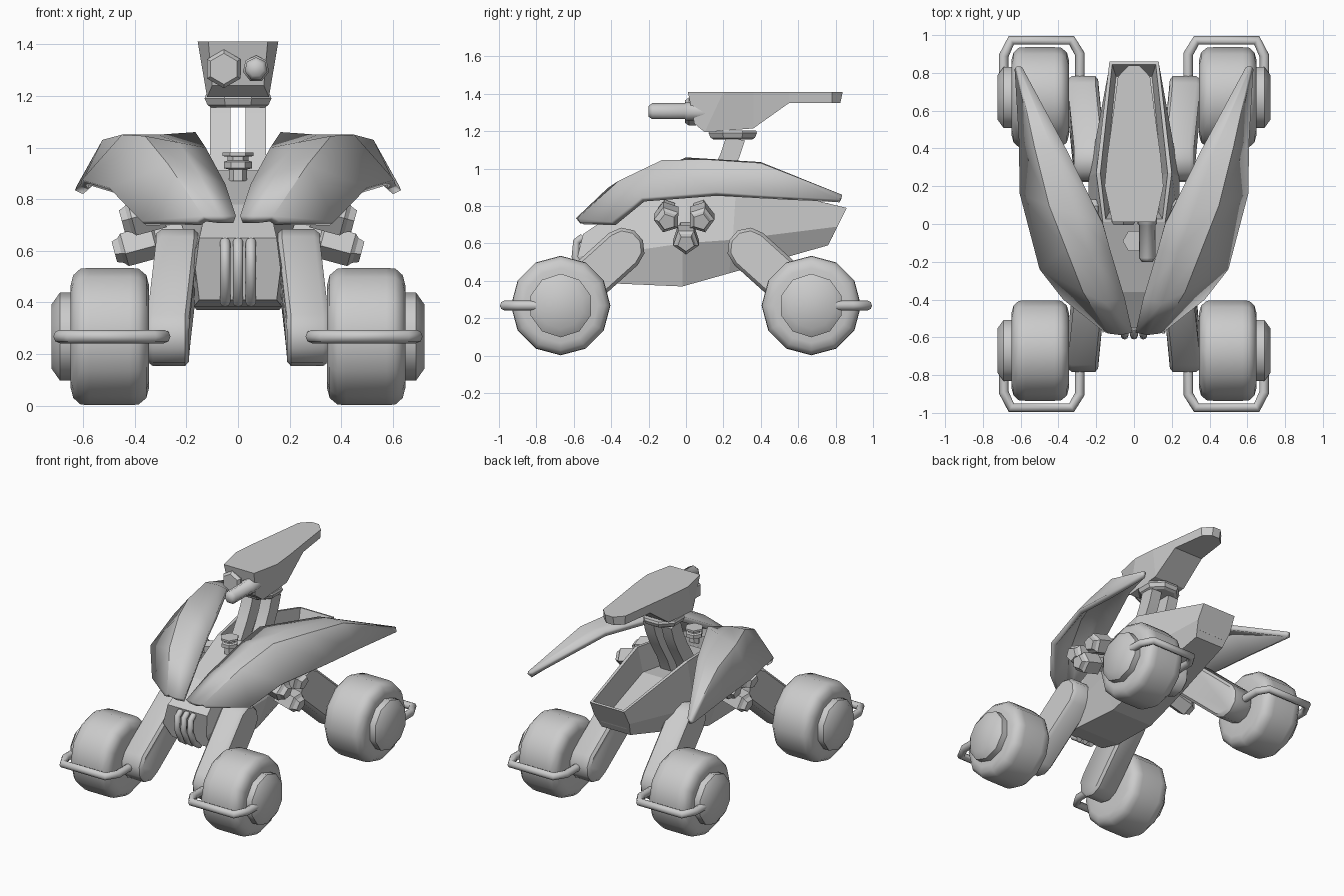
import bpy, bmesh, math
from mathutils import Vector

if "Cube" in bpy.data.objects:
    bpy.data.objects.remove(bpy.data.objects["Cube"])


def finish(name, bm, mirror="", smooth=None):
    me = bpy.data.meshes.new(name)
    bm.to_mesh(me)
    bm.free()
    ob = bpy.data.objects.new(name, me)
    bpy.context.collection.objects.link(ob)
    if smooth:
        bpy.ops.object.select_all(action='DESELECT')
        ob.select_set(True)
        bpy.context.view_layer.objects.active = ob
        bpy.ops.object.shade_smooth_by_angle(angle=math.radians(smooth))
    if mirror:
        m = ob.modifiers.new("mirror", 'MIRROR')
        m.use_axis = ("x" in mirror, "y" in mirror, False)
        m.use_clip = False
        m.use_mirror_merge = False
    return ob


def loft(sections, closed=True):
    """Skin a list of cross-sections; closed ones become capped solids."""
    bm = bmesh.new()
    rows = [[bm.verts.new(p) for p in s] for s in sections]
    n = len(rows[0])
    for a, b in zip(rows, rows[1:]):
        for j in range(n if closed else n - 1):
            k = (j + 1) % n
            bm.faces.new((a[j], a[k], b[k], b[j]))
    if closed:
        bm.faces.new(rows[0])
        bm.faces.new(rows[-1])
        bmesh.ops.recalc_face_normals(bm, faces=bm.faces)
    return bm


def lathe(profile, n, origin, axis, spin=0.0):
    """Turn (distance, radius) pairs around an axis."""
    axis = Vector(axis).normalized()
    ref = Vector((0, 0, 1)) if abs(axis.z) < 0.9 else Vector((0, 1, 0))
    u = (ref - axis * ref.dot(axis)).normalized()
    v = axis.cross(u)
    o = Vector(origin)
    ang = [2 * math.pi * i / n + spin for i in range(n)]
    return loft([[o + axis * h + r * (u * math.cos(a) + v * math.sin(a)) for a in ang]
                 for h, r in profile])


def tube(name, pts, radius, mirror=""):
    cu = bpy.data.curves.new(name, 'CURVE')
    cu.dimensions = '3D'
    cu.bevel_depth, cu.bevel_resolution, cu.use_fill_caps = radius, 2, True
    sp = cu.splines.new('POLY')
    sp.points.add(len(pts) - 1)
    for q, p in zip(sp.points, pts):
        q.co = (*p, 1)
    tmp = bpy.data.objects.new(name + "_path", cu)
    bpy.context.collection.objects.link(tmp)
    bpy.context.view_layer.update()
    me = bpy.data.meshes.new_from_object(tmp.evaluated_get(bpy.context.evaluated_depsgraph_get()))
    bm = bmesh.new()
    bm.from_mesh(me)
    bpy.data.objects.remove(tmp)
    return finish(name, bm, mirror, 60)


# Wheels, hubs and wheel guards
WY, WZ = -0.67, 0.268
tyre = [(.345, .12), (.345, .2), (.355, .238), (.385, .263), (.42, .266), (.575, .266),
        (.61, .263), (.638, .238), (.648, .2), (.648, .12)]
finish("wheels", lathe(tyre, 12, (0, WY, WZ), (1, 0, 0)), "xy", 40)
finish("hubs", lathe([(.6, .17), (.69, .17), (.722, .125)], 10, (0, WY, WZ), (1, 0, 0)), "xy", 40)
tube("wheel_guards", [(.69, WY, WZ), (.69, -.89, WZ), (.65, -.972, WZ), (.33, -.972, WZ),
                      (.287, -.9, WZ), (.287, WY, WZ)], .026, "xy")

# Suspension legs: rounded link from body pivot to wheel centre
top, low, r = Vector((-.335, .57)), Vector((WY, WZ)), .115
base = math.atan2(top.y - low.y, top.x - low.x)
link = []
for c, start in ((top, base - math.pi / 2), (low, base + math.pi / 2)):
    for i in range(6):
        a = start + math.pi * i / 5
        link.append(c + r * Vector((math.cos(a), math.sin(a))))


def leg_ring(x, shrink):
    pts = []
    for i, p in enumerate(link):
        c = top if i < 6 else low
        q = c + (p - c) * shrink
        pts.append((x - (.035 if i < 6 else 0), q.x, q.y))
    return pts


finish("legs", loft([leg_ring(.19, .85), leg_ring(.205, 1), leg_ring(.33, 1), leg_ring(.352, .85)]),
       "xy", 40)

# Hull with open tub at the back; rows give y, z, half-width at bottom, middle, top
hull = [((-.5, .41, .15), (-.58, .53, .165), (-.55, .65, .15)),
        ((-.36, .385, .17), (-.36, .55, .185), (-.36, .78, .12)),
        ((-.02, .37, .16), (-.02, .6, .24), (.01, .91, .165)),
        ((.23, .44, .15), (.25, .62, .24), (.27, .93, .2)),
        ((.76, .59, .11), (.81, .69, .135), (.86, .79, .13))]
bm = loft([[(w, y, z) for y, z, w in s] + [(-w, y, z) for y, z, w in reversed(s)] for s in hull])
tub = [f for f in bm.faces if f.normal.z > .5 and all(v.co.y > 0 and v.co.z > .75 for v in f.verts)]
bmesh.ops.inset_region(bm, faces=tub, thickness=.022)
bmesh.ops.inset_region(bm, faces=tub, thickness=.03, depth=-.17)
finish("hull", bm)

# Grille ribs on the nose
for i, x in enumerate((-.05, 0, .05)):
    tube(f"grille_rib_{i + 1}", [(x, -.55, .635), (x, -.585, .61), (x, -.592, .53),
                                 (x, -.55, .44), (x, -.49, .4)], .02)

# Fender shells: inner edge, inner slope, ridge, outer edge from nose to tail tip
shell = [[(.008, -.575, .735), (.07, -.588, .735), (.135, -.58, .735), (.16, -.57, .715)],
         [(.05, -.39, .86), (.15, -.42, .895), (.27, -.36, .935), (.375, -.4, .715)],
         [(.125, -.14, 1.0), (.23, -.16, 1.02), (.36, -.13, 1.045), (.5, -.24, .845)],
         [(.165, 0, 1.06), (.31, .05, 1.05), (.45, .1, 1.05), (.605, .16, .875)],
         [(.35, .38, 1.035), (.43, .4, 1.035), (.525, .4, 1.03), (.61, .45, .855)],
         [(.592, .83, .86), (.605, .835, .86), (.62, .835, .86), (.632, .82, .835)]]
ob = finish("fender_shells", loft(shell, closed=False), "", 25)
s = ob.modifiers.new("thickness", 'SOLIDIFY')
s.thickness, s.offset = .035, -1
m = ob.modifiers.new("mirror", 'MIRROR')
m.use_mirror_merge = False

# Side exhaust clusters
for i, (y, z, x) in enumerate(((-.1, .715, .45), (.08, .715, .45), (0, .6, .48))):
    d = Vector((1, 0, -.27)).normalized()
    prof = [(-.28, .05), (-.17, .05), (-.16, .072), (-.04, .072), (-.025, .055), (0, .045)]
    finish(f"exhaust_{i + 1}", lathe(prof, 6 if i == 9 else 5, Vector((x, y, z)), d,
                                     math.pi if i == 2 else .3 * (1 - 2 * i)), "x")

# Filler knob in front of the neck
finish("knob", lathe([(.87, .035), (.915, .035), (.92, .055), (.945, .055), (.95, .04),
                      (.965, .04), (.967, .06), (.98, .06)], 6, (0, -.09, 0), (0, 0, 1), .52))

# Twin curved neck bars and collar
neck = [(.06, .74), (.11, .86), (.19, .99), (.235, 1.08), (.265, 1.17)]
finish("neck_bars", loft([[(.03, y - .05, z), (.108, y - .05, z), (.108, y + .05, z - .02),
                           (.03, y + .05, z - .02)] for y, z in neck]), "x", 40)
finish("neck_collar", lathe([(1.155, .11), (1.165, .128), (1.19, .14), (1.205, .135)], 8,
                            (0, .25, 0), (0, 0, 1), math.pi / 8))

# Head: bottom y, z, half-width and top y, half-width
head = [(.045, 1.24, .1, .01, .115), (.1, 1.195, .12, .2, .156), (.36, 1.215, .12, .36, .141),
        (.55, 1.35, .112, .55, .115), (.78, 1.35, .08, .78, .085), (.825, 1.35, .03, .838, .03)]
finish("head", loft([[(-wb, yb, zb), (wb, yb, zb), (wt, yt, 1.41), (-wt, yt, 1.41)]
                     for yb, zb, wb, yt, wt in head]))

# Lens and barrel on the head
finish("lens", lathe([(-.1, .07), (0, .075), (.02, .06)], 6, (-.055, .015, 1.305), (0, -1, 0)))
finish("barrel", lathe([(-.12, .052), (0, .052), (.005, .045), (.18, .045), (.2, .03)], 7,
                       (.07, .0, 1.305), (0, -1, 0)), "", 60)
